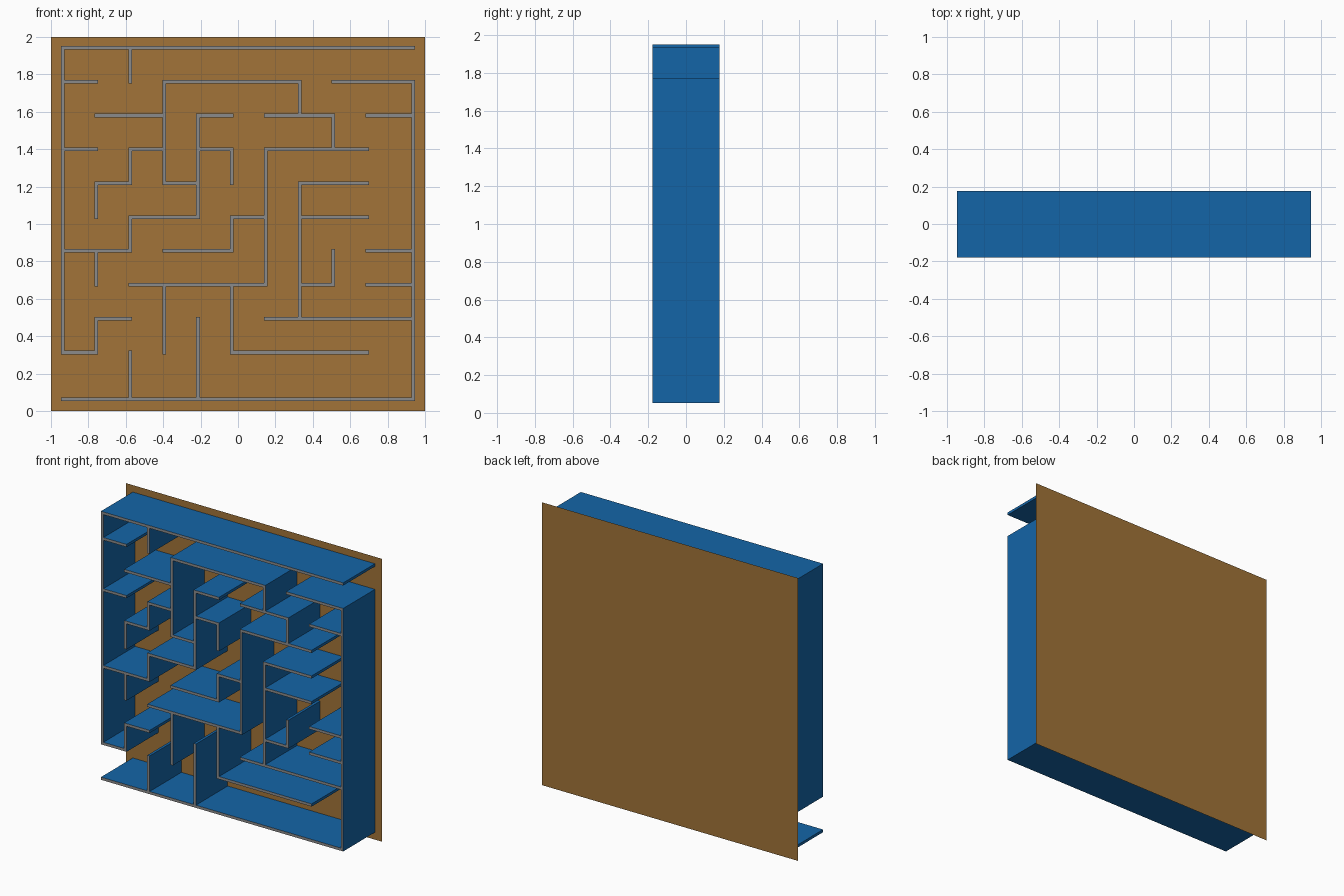
import bpy, bmesh

if "Cube" in bpy.data.objects:
    bpy.data.objects.remove(bpy.data.objects["Cube"])

HALF = 0.0095                 # half wall thickness
PITCH = 0.181
FRONT, BACK = -0.178, 0.177   # wall depth range

# Grid lines: ten even steps, with a wider last lane at the right and bottom
XS = [-0.938 + PITCH * i for i in range(10)] + [0.938]
ZS = [1.942 - PITCH * i for i in range(10)] + [0.062]

# Horizontal walls per row: (first column, last column)
ROWS = {
    0: [(0, 10)],
    1: [(0, 1), (3, 7), (8, 10)],
    2: [(1, 3), (4, 5), (6, 8), (9, 10)],
    3: [(0, 1), (2, 3), (4, 5), (6, 9)],
    4: [(1, 2), (3, 4), (7, 9)],
    5: [(2, 4), (5, 6), (7, 9)],
    6: [(0, 2), (3, 5), (9, 10)],
    7: [(2, 6), (7, 8), (9, 10)],
    8: [(1, 2), (6, 10)],
    9: [(0, 1), (5, 9)],
    10: [(0, 10)],
}
# Vertical walls per column: (first row, last row)
COLS = {
    0: [(0, 9)],
    1: [(4, 5), (6, 7), (8, 9)],
    2: [(0, 1), (3, 4), (5, 6), (9, 10)],
    3: [(1, 4), (7, 9)],
    4: [(2, 5), (8, 10)],
    5: [(3, 4), (5, 6), (7, 9)],
    6: [(3, 7)],
    7: [(1, 2), (4, 8)],
    8: [(2, 3), (6, 7)],
    10: [(1, 10)],
}


def material(name, rgb):
    m = bpy.data.materials.new(name)
    m.diffuse_color = (*rgb, 1)
    m.use_nodes = True
    m.node_tree.nodes["Principled BSDF"].inputs["Base Color"].default_value = m.diffuse_color
    return m


def finish(bm, name, mats):
    me = bpy.data.meshes.new(name)
    bm.to_mesh(me)
    bm.free()
    for m in mats:
        me.materials.append(m)
    ob = bpy.data.objects.new(name, me)
    bpy.context.collection.objects.link(ob)
    return ob


blue = material("wall_blue", (0.007, 0.13, 0.39))
grey = material("edge_grey", (0.26, 0.26, 0.26))
brown = material("board_brown", (0.36, 0.175, 0.04))

# Maze walls: mark the filled cells of the line/lane grid, then extrude them
cells = set()
for r, spans in ROWS.items():
    for a, b in spans:
        cells |= {(i, 2 * r) for i in range(2 * a, 2 * b + 1)}
for c, spans in COLS.items():
    for a, b in spans:
        cells |= {(2 * c, j) for j in range(2 * a, 2 * b + 1)}

xe = [x + s for x in XS for s in (-HALF, HALF)]
ze = [z - s for z in ZS for s in (-HALF, HALF)]
bm = bmesh.new()
verts = {}


def corner(i, j):
    if (i, j) not in verts:
        verts[i, j] = bm.verts.new((xe[i], FRONT, ze[j]))
    return verts[i, j]


for i, j in sorted(cells):
    bm.faces.new([corner(i, j), corner(i, j + 1),
                  corner(i + 1, j + 1), corner(i + 1, j)])
res = bmesh.ops.extrude_face_region(bm, geom=bm.faces[:], use_keep_orig=True)
for v in res["geom"]:
    if isinstance(v, bmesh.types.BMVert):
        v.co.y = BACK
bmesh.ops.recalc_face_normals(bm, faces=bm.faces[:])
# Grey front and back edges, blue sides
for f in bm.faces:
    f.material_index = 1 if abs(f.normal.y) > 0.5 else 0
finish(bm, "maze_walls", [blue, grey])

# Flat backing board
bm = bmesh.new()
bm.faces.new([bm.verts.new((x, 0.178, z))
              for x, z in ((-1, 0), (1, 0), (1, 2), (-1, 2))])
finish(bm, "backing_board", [brown])
